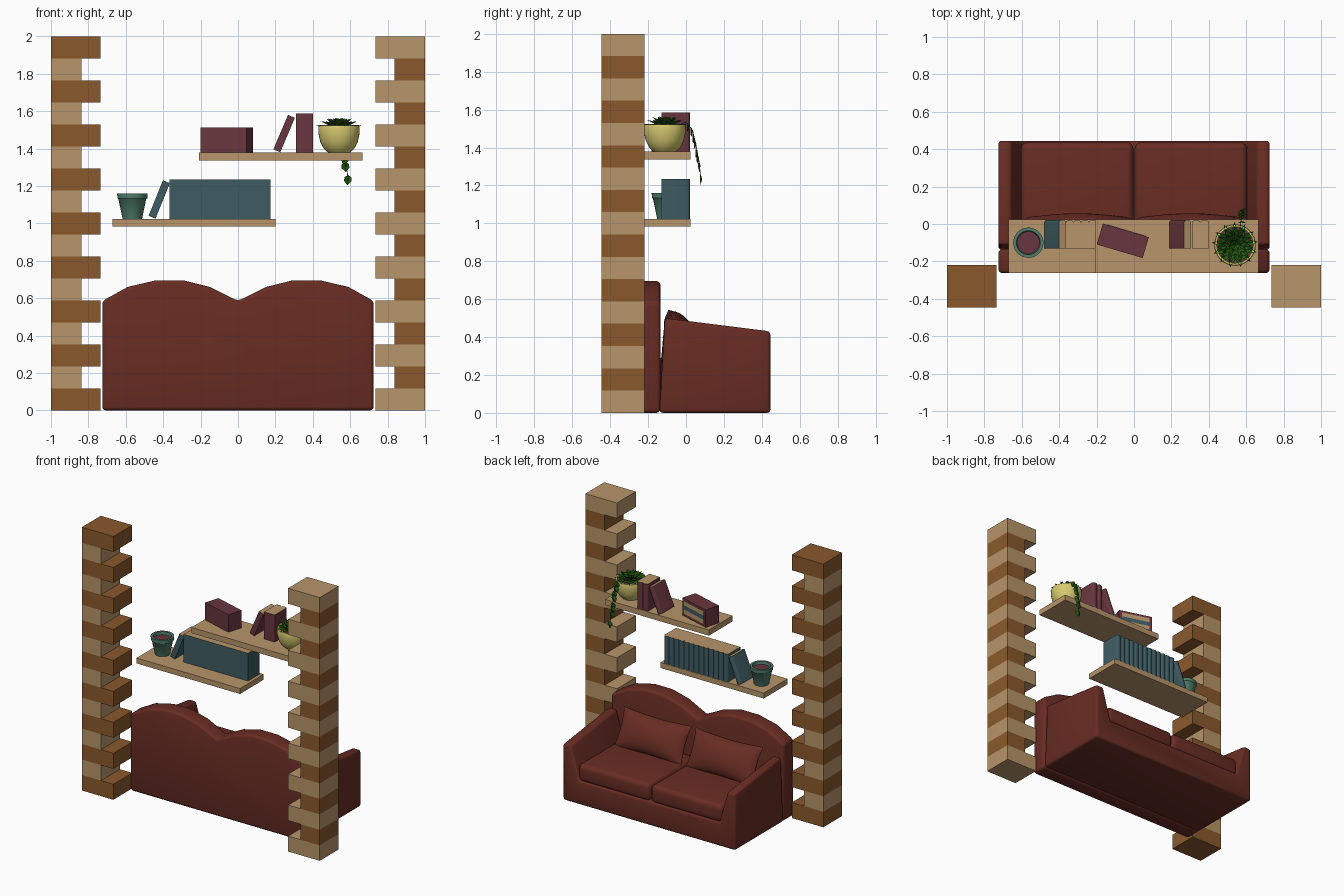
import bpy, bmesh, math
from mathutils import Matrix, Vector

if "Cube" in bpy.data.objects:
    bpy.data.objects.remove(bpy.data.objects["Cube"])


def mat(name, r, g, b):
    m = bpy.data.materials.new(name)
    lin = [((c / 255 + 0.055) / 1.055) ** 2.4 for c in (r, g, b)]
    m.diffuse_color = (*lin, 1)
    m.use_nodes = True
    m.node_tree.nodes["Principled BSDF"].inputs["Base Color"].default_value = m.diffuse_color
    return m


BROWN = mat("dark wood", 138, 89, 44)
TAN = mat("light wood", 184, 149, 106)
SOFA = mat("red brown fabric", 104, 44, 35)
TEAL = mat("teal cover", 62, 91, 98)
BURG = mat("burgundy cover", 104, 54, 62)
YELLOW = mat("yellow glaze", 216, 203, 112)
GREEN = mat("green glaze", 80, 125, 108)
LEAF = mat("leaf green", 34, 88, 16)


def finish(name, bm, mats, smooth=False, matrix=None):
    bmesh.ops.recalc_face_normals(bm, faces=bm.faces)
    me = bpy.data.meshes.new(name)
    bm.to_mesh(me)
    bm.free()
    for m in mats if isinstance(mats, (list, tuple)) else [mats]:
        me.materials.append(m)
    ob = bpy.data.objects.new(name, me)
    bpy.context.collection.objects.link(ob)
    if matrix is not None:
        ob.matrix_world = matrix
    if smooth:
        bpy.ops.object.select_all(action='DESELECT')
        ob.select_set(True)
        bpy.context.view_layer.objects.active = ob
        bpy.ops.object.shade_smooth_by_angle(angle=math.radians(40))
    return ob


def prism(pts, axis, lo, hi):
    """Extrude a 2D outline along an axis between lo and hi."""
    bm = bmesh.new()

    def place(p, h):
        return {'x': (h, *p), 'y': (p[0], h, p[1]), 'z': (*p, h)}[axis]
    a = [bm.verts.new(place(p, lo)) for p in pts]
    b = [bm.verts.new(place(p, hi)) for p in pts]
    bm.faces.new(a)
    bm.faces.new(b)
    for i in range(len(pts)):
        j = (i + 1) % len(pts)
        bm.faces.new((a[i], a[j], b[j], b[i]))
    bmesh.ops.recalc_face_normals(bm, faces=bm.faces)
    return bm


def block(x0, x1, y0, y1, z0, z1):
    return prism([(x0, y0), (x1, y0), (x1, y1), (x0, y1)], 'z', z0, z1)


def soften(bm, width, seg=3):
    edges = [e for e in bm.edges if e.calc_face_angle(0) > math.radians(35)]
    bmesh.ops.bevel(bm, geom=edges, offset=width, segments=seg, profile=0.5,
                    affect='EDGES', clamp_overlap=True)


def lathe(name, prof, center, m, steps=32):
    bm = bmesh.new()
    rings = [[bm.verts.new((r * math.cos(2 * math.pi * i / steps),
                            r * math.sin(2 * math.pi * i / steps), z))
              for i in range(steps)] for r, z in prof]
    for a, b in zip(rings, rings[1:]):
        for i in range(steps):
            j = (i + 1) % steps
            bm.faces.new((a[i], a[j], b[j], b[i]))
    bm.faces.new(rings[0])
    soil = bm.faces.new(rings[-1])
    soil.material_index = 1
    return finish(name, bm, [m, BURG], True, Matrix.Translation(center))


# Brick pillars: 17 courses, long and short bricks alternating
H = 2 / 17
for side, name in ((-1, "left_pillar"), (1, "right_pillar")):
    for i in range(17):
        inner = 0.735 if i % 2 == 0 else 0.838
        xs = sorted((side * 1.0, side * inner))
        m = BROWN if (i % 2 == 0) == (side < 0) else TAN
        finish(f"{name}_brick_{i}", block(*xs, -0.447, -0.22, i * H, (i + 1) * H), m)

# Sofa back with two humps
hump = [(0, 0.585), (0.15, 0.66), (0.29, 0.695), (0.44, 0.695), (0.59, 0.66), (0.725, 0.585)]
outline = [(-0.725, 0), (0.725, 0)] + hump[::-1] + [(-x, z) for x, z in hump[1:]]
bm = prism(outline, 'y', -0.262, -0.135)
soften(bm, 0.02)
finish("sofa_back", bm, SOFA, True)

# Sofa base and arms: U outline, arm tops slope down toward the seat front
U = [(-0.725, 0), (0.725, 0), (0.725, 0.5), (0.657, 0.5), (0.588, 0.18),
     (-0.588, 0.18), (-0.657, 0.5), (-0.725, 0.5)]
bm = prism(U, 'y', -0.14, 0.445)
for v in bm.verts:
    if v.co.z > 0.4:
        if v.co.y > 0:
            v.co.z = 0.43
        else:
            v.co.y = -0.112
soften(bm, 0.018)
finish("sofa_base_and_arms", bm, SOFA, True)


def pillow_mesh(w, h, t, n=14):
    bm = bmesh.new()
    for s in (-1, 1):
        g = []
        for i in range(n + 1):
            u = math.sin(math.pi / 2 * (2 * i / n - 1))
            row = []
            for j in range(n + 1):
                v = math.sin(math.pi / 2 * (2 * j / n - 1))
                d = max(0, (1 - u * u) * (1 - v * v)) ** 0.55
                row.append(bm.verts.new((w * u * (1 - 0.06 * (1 - v * v)), s * t * d,
                                         h * v * (1 - 0.10 * (1 - u * u)))))
            g.append(row)
        for i in range(n):
            for j in range(n):
                bm.faces.new((g[i][j], g[i + 1][j], g[i + 1][j + 1], g[i][j + 1]))
    bmesh.ops.remove_doubles(bm, verts=bm.verts, dist=1e-5)
    return bm


# Seat cushions and leaning back pillows
for s, name in ((-1, "left"), (1, "right")):
    xs = sorted((s * 0.003, s * 0.605))
    bm = block(*xs, -0.14, 0.437, 0.17, 0.305)
    soften(bm, 0.035, 4)
    finish(f"{name}_seat_cushion", bm, SOFA, True)
    finish(f"{name}_pillow", pillow_mesh(0.285, 0.145, 0.075), SOFA, True,
           Matrix.Translation((s * 0.3, -0.03, 0.415)) @ Matrix.Rotation(math.radians(26), 4, 'X'))

# Shelves
finish("lower_shelf", block(-0.67, 0.2, -0.262, 0.023, 0.983, 1.024), TAN)
finish("upper_shelf", block(-0.208, 0.665, -0.262, 0.023, 1.337, 1.38), TAN)


def book(name, x, z, w, h, m, lean=0):
    """Book with a rounded spine toward +y; its end faces show the pages."""
    spine = [(-w / 2 + w / 2 * math.cos(a), 0.008 + 0.014 * math.sin(a))
             for a in (math.pi * k / 6 for k in range(7))]
    bm = prism([(-w, -0.13), (0, -0.13)] + spine, 'z', 0, h)
    for f in bm.faces:
        f.material_index = 1 if abs(f.normal.z) > 0.9 else 0
    finish(name, bm, [m, TAN], True,
           Matrix.Translation((x, 0, z)) @ Matrix.Rotation(math.radians(lean), 4, 'Y'))


# Books
W = 0.54 / 13
for i in range(13):
    book(f"teal_book_{i}", -0.365 + W * (i + 1), 1.024, W, 0.211, TEAL)
book("teal_leaning_book", -0.441, 1.025, 0.04, 0.205, TEAL, 22)
for i in range(2):
    book(f"burgundy_book_{i}", 0.355 + 0.045 * i, 1.38, 0.045, 0.206, BURG)
book("burgundy_leaning_book", 0.226, 1.38, 0.04, 0.2, BURG, 23)

# Turned box on the upper shelf with a striped panel facing the seat side
T = Matrix.Translation((-0.06, -0.09, 1.38)) @ Matrix.Rotation(math.radians(-16.5), 4, 'Z')
finish("display_box", block(-0.128, 0.128, -0.058, 0.058, 0, 0.133), BURG, matrix=T)
for i, m in enumerate((TAN, TEAL, TAN)):
    finish(f"display_panel_{i}", block(-0.108, 0.108, 0.055, 0.061, 0.02 + 0.032 * i, 0.052 + 0.032 * i),
           m, matrix=T)

# Pots
lathe("green_pot", [(0.052, 0), (0.074, 0.105), (0.08, 0.11), (0.081, 0.136), (0.064, 0.136), (0.06, 0.115)],
      (-0.565, -0.1, 1.024), GREEN)
lathe("yellow_bowl", [(0.06, 0), (0.082, 0.02), (0.1, 0.055), (0.109, 0.095), (0.111, 0.125), (0.108, 0.142),
                      (0.098, 0.142), (0.098, 0.115)], (0.54, -0.112, 1.38), YELLOW)


def add_leaf(bm, M, L, w):
    """Folded pointed leaf along local x, facing local z."""
    mid = [bm.verts.new(M @ Vector(p)) for p in ((0, 0, 0), (L * 0.45, 0, -w * 0.15), (L, 0, 0))]
    for s in (-1, 1):
        a = bm.verts.new(M @ Vector((L * 0.22, s * w * 0.42, w * 0.12)))
        b = bm.verts.new(M @ Vector((L * 0.58, s * w * 0.46, w * 0.12)))
        bm.faces.new((mid[0], a, mid[1]))
        bm.faces.new((a, b, mid[1]))
        bm.faces.new((b, mid[2], mid[1]))


# Rosette of leaves
bm = bmesh.new()
for count, tilt, L, z in ((13, 8, 0.125, 1.508), (11, 20, 0.105, 1.51), (9, 35, 0.085, 1.512), (6, 58, 0.06, 1.512)):
    for i in range(count):
        a = 2 * math.pi * (i + tilt * 0.037) / count
        M = (Matrix.Translation((0.54, -0.112, z)) @ Matrix.Rotation(a, 4, 'Z')
             @ Matrix.Rotation(-math.radians(tilt), 4, 'Y'))
        add_leaf(bm, M, L, 0.045)
finish("plant_leaves", bm, LEAF)

# Trailing vine with hanging leaves
path = [(0.56, -0.06, 1.51), (0.57, 0.0, 1.535), (0.575, 0.035, 1.49), (0.575, 0.055, 1.4),
        (0.58, 0.07, 1.32), (0.588, 0.078, 1.23)]
cu = bpy.data.curves.new("vine_stem", 'CURVE')
cu.dimensions = '3D'
cu.bevel_depth = 0.002
cu.bevel_resolution = 1
sp = cu.splines.new('POLY')
sp.points.add(len(path) - 1)
for p, co in zip(sp.points, path):
    p.co = (*co, 1)
cu.materials.append(LEAF)
bpy.context.collection.objects.link(bpy.data.objects.new("vine_stem", cu))

bm = bmesh.new()
spots = [(0.565, 0.01, 1.53), (0.58, 0.03, 1.505), (0.565, 0.04, 1.47), (0.585, 0.048, 1.44),
         (0.565, 0.055, 1.39), (0.585, 0.062, 1.365), (0.572, 0.07, 1.328), (0.59, 0.078, 1.258)]
for i, p in enumerate(spots):
    side = 0.5 if i % 2 else -0.5
    if i >= 6:
        side *= 0.2
    M = (Matrix.Translation(p) @ Matrix.Rotation(side, 4, 'Y')
         @ Matrix.Rotation(math.pi / 2, 4, 'Y') @ Matrix.Rotation(math.pi / 2, 4, 'X'))
    add_leaf(bm, M, 0.055, 0.045)
finish("vine_leaves", bm, LEAF)
